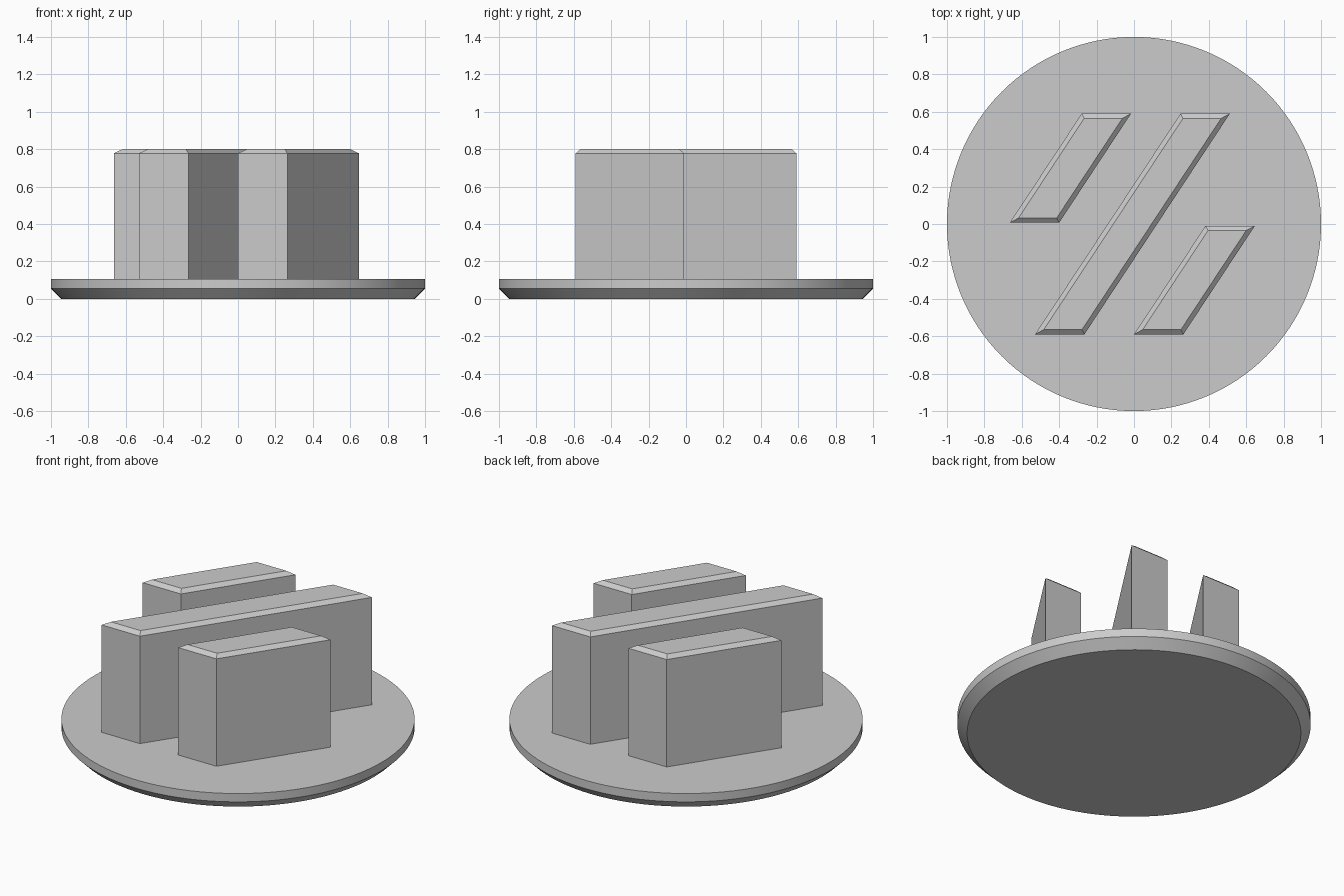
import bpy, bmesh
from mathutils import Vector

cube = bpy.data.objects.get("Cube")
if cube:
    bpy.data.objects.remove(cube, do_unlink=True)

grey = bpy.data.materials.new("light_grey")
grey.use_nodes = True
colour = (0.6, 0.6, 0.6, 1)
grey.diffuse_color = colour
grey.node_tree.nodes["Principled BSDF"].inputs["Base Color"].default_value = colour

DISC_TOP, TOP, CHAMFER = 0.107, 0.8, 0.022
SLANT = 0.659    # sideways lean of each bar per unit of depth
WIDTH = 0.264


def add_object(name, bm):
    bmesh.ops.recalc_face_normals(bm, faces=bm.faces)
    mesh = bpy.data.meshes.new(name)
    bm.to_mesh(mesh)
    bm.free()
    mesh.materials.append(grey)
    obj = bpy.data.objects.new(name, mesh)
    bpy.context.collection.objects.link(obj)
    return obj


# Round base with a chamfered underside
def base_disc():
    bm = bmesh.new()
    profile = [(0, 0), (0.945, 0), (1, 0.055), (1, DISC_TOP), (0, DISC_TOP)]
    verts = [bm.verts.new((r, 0, z)) for r, z in profile]
    edges = [bm.edges.new(pair) for pair in zip(verts, verts[1:])]
    bmesh.ops.spin(bm, geom=verts + edges, cent=(0, 0, 0), axis=(0, 0, 1),
                   angle=6.283185307, steps=128)
    bmesh.ops.remove_doubles(bm, verts=bm.verts, dist=0.0001)
    # Merge each flat fan into one face
    bmesh.ops.dissolve_limit(bm, angle_limit=0.001, verts=bm.verts, edges=bm.edges)
    obj = add_object("base_disc", bm)
    bpy.context.view_layer.objects.active = obj
    obj.select_set(True)
    bpy.ops.object.shade_smooth_by_angle(angle=0.5)
    obj.select_set(False)


# Slanted upright bar with a chamfered top rim
def slanted_bar(name, x, y_front, y_back):
    lean = SLANT * (y_back - y_front)
    outline = [(x, y_front), (x + WIDTH, y_front),
               (x + WIDTH + lean, y_back), (x + lean, y_back)]
    bm = bmesh.new()
    floor = bm.faces.new([bm.verts.new((*p, DISC_TOP)) for p in outline])
    walls = bmesh.ops.extrude_face_region(bm, geom=[floor], use_keep_orig=True)
    top_verts = [g for g in walls["geom"] if isinstance(g, bmesh.types.BMVert)]
    top = next(g for g in walls["geom"] if isinstance(g, bmesh.types.BMFace))
    bmesh.ops.translate(bm, verts=top_verts,
                        vec=Vector((0, 0, TOP - CHAMFER - DISC_TOP)))
    bmesh.ops.recalc_face_normals(bm, faces=bm.faces)
    bmesh.ops.inset_region(bm, faces=[top], thickness=0.025, use_even_offset=True)
    for v in top.verts:
        v.co.z = TOP
    add_object(name, bm)


base_disc()
slanted_bar("long_middle_bar", -0.529, -0.59, 0.59)
slanted_bar("short_right_bar", -0.664, 0.007, 0.59)
slanted_bar("short_left_bar", 0, -0.59, -0.01)
